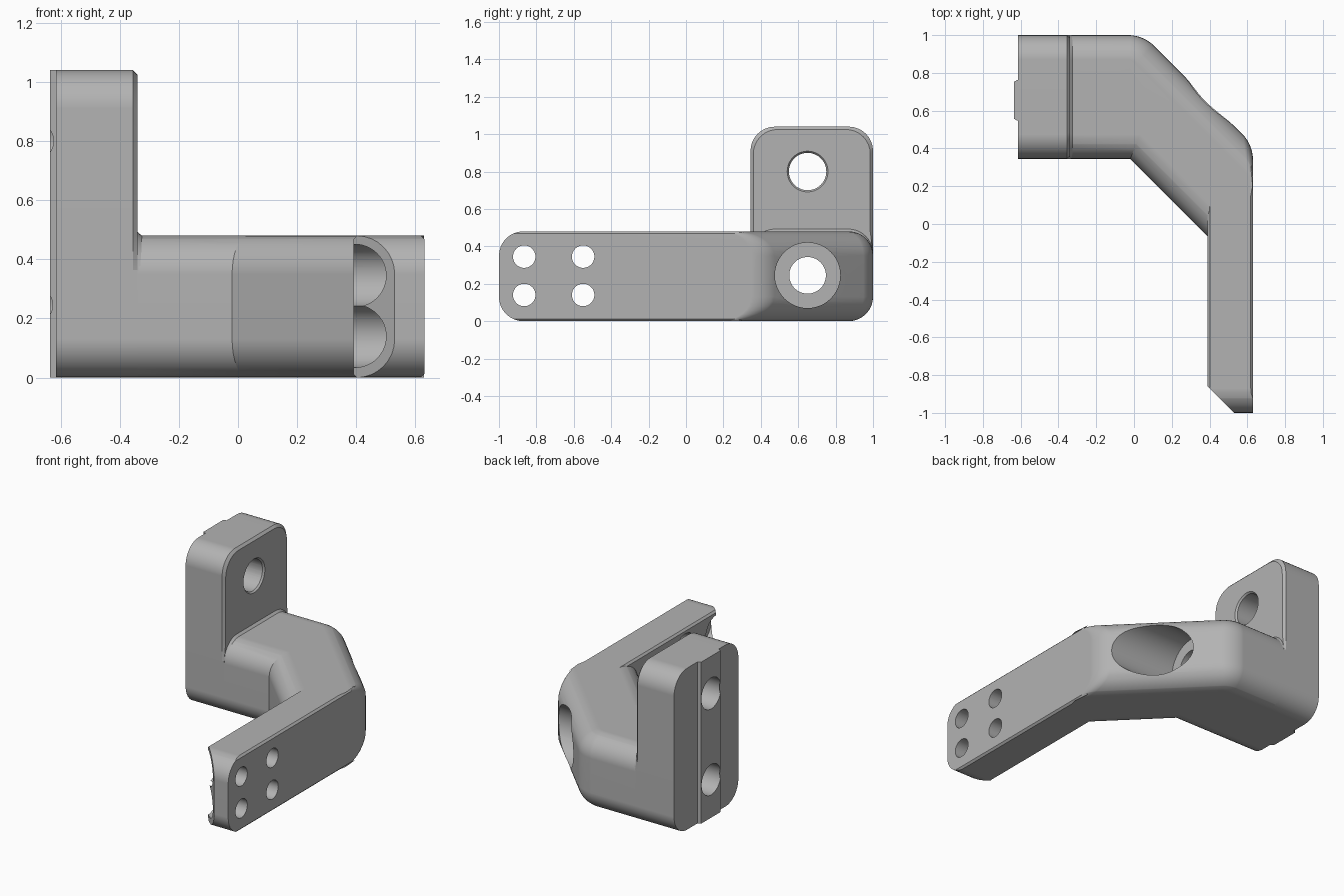
import bpy, bmesh, math
from mathutils import Vector, Matrix

if "Cube" in bpy.data.objects:
    bpy.data.objects.remove(bpy.data.objects["Cube"], do_unlink=True)

R, STEPS, HEIGHT, EDGE = 0.13, 8, 0.48, 0.012
FRONT, BACK, SEAT = 0.345, 1.0, -0.34   # block depth range and inner face

grey = bpy.data.materials.new("plain grey")
grey.use_nodes = True
grey.diffuse_color = (0.45, 0.45, 0.45, 1)
grey.node_tree.nodes["Principled BSDF"].inputs["Base Color"].default_value = grey.diffuse_color


def add_object(name, bm):
    bmesh.ops.recalc_face_normals(bm, faces=bm.faces)
    mesh = bpy.data.meshes.new(name)
    bm.to_mesh(mesh)
    bm.free()
    mesh.materials.append(grey)
    ob = bpy.data.objects.new(name, mesh)
    bpy.context.collection.objects.link(ob)
    return ob


def loft(name, sections):
    """Skin matching closed sections and cap both ends."""
    bm = bmesh.new()
    rings = [[bm.verts.new(p) for p in s] for s in sections]
    for a, b in zip(rings, rings[1:]):
        for i in range(len(a)):
            j = (i + 1) % len(a)
            bm.faces.new((a[i], a[j], b[j], b[i]))
    bm.faces.new(rings[0])
    bm.faces.new(rings[-1])
    return add_object(name, bm)


def rounded_section(x, y0, y1, top, inset=0):
    """Rounded rectangle in the YZ plane; inset only shrinks the upper half."""
    def arc(cy, cz, start):
        return [(x, cy + R * math.cos(a), cz + R * math.sin(a))
                for a in (math.radians(start + 90 * i / STEPS) for i in range(STEPS + 1))]
    pts = arc(y0 + R, R, 180) + arc(y1 - R, R, 270)
    low, high = top * 0.35, top * 0.46
    pts += [(x, y1, low), (x, y1 - inset, high)]
    pts += arc(y1 - R - inset, top - R - inset, 0) + arc(y0 + R + inset, top - R - inset, 90)
    return pts + [(x, y0 + inset, high), (x, y0, low)]


# Arm outline as edge lines: (normal angle, distance, fillet share)
def unit(deg):
    return Vector((math.cos(math.radians(deg)), math.sin(math.radians(deg))))


def meet(a, b):
    n, m = unit(a[0]), unit(b[0])
    det = n.x * m.y - n.y * m.x
    return Vector(((a[1] * m.y - b[1] * n.y) / det, (n.x * b[1] - m.x * a[1]) / det))


def corner(a, b, radius, w0, w1):
    """Tangent lines rounding the corner between two edge lines."""
    centre = meet((a[0], a[1] - radius), (b[0], b[1] - radius))
    out = []
    for i in range(1, STEPS):
        t = i / STEPS
        deg = a[0] + (b[0] - a[0]) * t
        out.append((deg, centre.dot(unit(deg)) + radius, w0 + (w1 - w0) * t))
    return out


h = math.sqrt(0.5)
back, slant, outer = (90, BACK, 1), (45, 1.05 * h, 1), (0, 0.63, 0)
lines = [back, *corner(back, slant, 0.2, 1, 1), slant, *corner(slant, outer, 0.2, 1, 0), outer,
         (-90, 1.0, 1),               # rounded tip
         (225, 0.47 * h, None),       # tip chamfer
         (180, -0.39, 0),             # inner plate face
         (225, -0.325 * h, 1),        # inner slant
         (270, -FRONT, 1),
         (180, -SEAT, None)]          # joint with the block


def outline(z, d, depth):
    small = max(0, EDGE - depth)
    moved = [(a, dist - (0 if w is None else max(w * d, small if w < 1 else 0)), w)
             for a, dist, w in lines]
    return [(*meet(moved[i - 1], moved[i]), z) for i in range(len(moved))]


levels = []
for i in range(STEPS + 1):
    a = math.pi / 2 * i / STEPS
    levels.append((R * (1 - math.cos(a)), R * (1 - math.sin(a))))
levels.append((0, EDGE))
levels.sort(key=lambda v: v[1])
levels = [(R - math.sqrt(max(0, R * R - (R - dep) ** 2)), dep) for _, dep in levels]
arm = loft("bent_arm", [outline(dep, d, dep) for d, dep in levels]
           + [outline(HEIGHT - dep, d, dep) for d, dep in reversed(levels)])

# Upright mounting block with a chamfered inner rim
block = loft("mounting_block", [rounded_section(-0.615, FRONT, BACK, 1.04),
                                rounded_section(SEAT - 0.015, FRONT, BACK, 1.04),
                                rounded_section(SEAT, FRONT, BACK, 1.04, 0.015)])

# Small sloped collar where the arm meets the block
collar = loft("joint_collar", [rounded_section(SEAT - 0.004, FRONT + 0.001, BACK - 0.001, HEIGHT + 0.016),
                               rounded_section(SEAT + 0.015, FRONT + 0.001, BACK - 0.001, HEIGHT)])

# Locating rib on the outer block face
rib = loft("locating_rib", [[(x, 0.655 - w, 0.0), (x, 0.655 + w, 0.0),
                             (x, 0.655 + w, 1.04), (x, 0.655 - w, 1.04)]
                            for x, w in ((-0.612, 0.108), (-0.618, 0.108), (-0.635, 0.098))])


# Holes, all drilled along X
def drill(targets, x0, x1, y, z, r0, r1=None):
    bm = bmesh.new()
    turn = Matrix.Translation(((x0 + x1) / 2, y, z)) @ Matrix.Rotation(math.pi / 2, 4, 'Y')
    bmesh.ops.create_cone(bm, cap_ends=True, segments=48, radius1=r0,
                          radius2=r1 or r0, depth=x1 - x0, matrix=turn)
    cutter = add_object("cutter", bm)
    cutter.hide_render = True
    for ob in targets:
        mod = ob.modifiers.new("hole", 'BOOLEAN')
        mod.operation, mod.solver, mod.object = 'DIFFERENCE', 'EXACT', cutter
        bpy.context.view_layer.update()
        cut = bpy.data.meshes.new_from_object(
            ob.evaluated_get(bpy.context.evaluated_depsgraph_get()))
        ob.modifiers.clear()
        ob.data = cut
    bpy.data.objects.remove(cutter, do_unlink=True)


drill([block, rib], -0.8, 0, 0.65, 0.80, 0.1)
drill([block], SEAT - 0.012, SEAT + 0.006, 0.65, 0.80, 0.099, 0.114)
drill([block, rib, collar, arm], -0.8, 0.8, 0.65, 0.245, 0.098)
drill([arm], 0.1, 0.9, 0.65, 0.245, 0.175)
for y in (-0.865, -0.55):
    for z in (0.14, 0.345):
        drill([arm], 0.3, 0.8, y, z, 0.06)
        drill([arm], 0.2, 0.5, y, z, 0.106)

# Smooth the fillets and keep the edges crisp
bpy.ops.object.select_all(action='DESELECT')
for ob in (arm, block, collar, rib):
    ob.select_set(True)
bpy.context.view_layer.objects.active = arm
bpy.ops.object.shade_smooth_by_angle(angle=math.radians(25))
for ob in (arm, block, collar, rib):
    mod = ob.modifiers.new("even_shading", 'WEIGHTED_NORMAL')
    mod.keep_sharp = True
